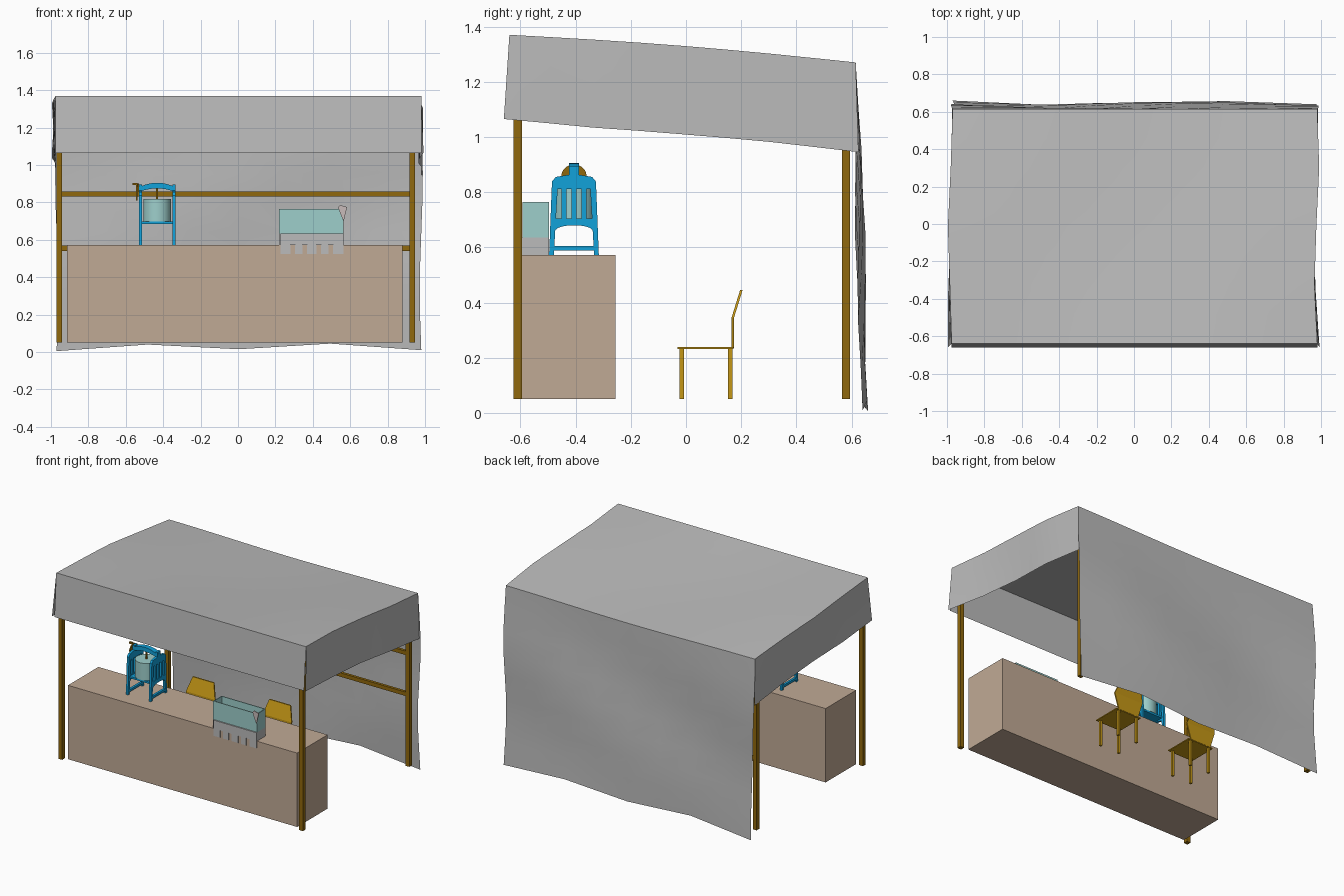
import bpy, bmesh, math
from mathutils import Vector

if "Cube" in bpy.data.objects:
    bpy.data.objects.remove(bpy.data.objects["Cube"])


def material(name, rgb):
    m = bpy.data.materials.new(name)
    m.diffuse_color = (*rgb, 1)
    m.use_nodes = True
    m.node_tree.nodes["Principled BSDF"].inputs["Base Color"].default_value = m.diffuse_color
    return m


CLOTH = material("grey cloth", (0.50, 0.50, 0.50))
TAN = material("tan counter", (0.53, 0.40, 0.30))
WOOD = material("dark wood", (0.28, 0.14, 0.004))
YELLOW = material("yellow wood", (0.56, 0.31, 0.008))
BLUE = material("blue paint", (0.006, 0.36, 0.70))
TEAL = material("pale teal", (0.34, 0.62, 0.60))
PINK = material("pinkish grey", (0.58, 0.50, 0.49))


def make(name, verts, faces, mat):
    me = bpy.data.meshes.new(name)
    me.from_pydata(verts, [], faces)
    bm = bmesh.new()
    bm.from_mesh(me)
    bmesh.ops.recalc_face_normals(bm, faces=bm.faces)
    bm.to_mesh(me)
    bm.free()
    me.materials.append(mat)
    ob = bpy.data.objects.new(name, me)
    bpy.context.collection.objects.link(ob)
    return ob


def box(name, x, y, z, mat):
    v = [(a, b, c) for a in x for b in y for c in z]
    f = [(0, 1, 3, 2), (4, 6, 7, 5), (0, 4, 5, 1), (2, 3, 7, 6), (0, 2, 6, 4), (1, 5, 7, 3)]
    return make(name, v, f, mat)


def prism(name, pts, axis, lo, hi, mat):
    """Extrude a 2D outline along the x or y axis."""
    n = len(pts)
    put = (lambda p, t: (t, p[0], p[1])) if axis == "x" else (lambda p, t: (p[0], t, p[1]))
    v = [put(p, lo) for p in pts] + [put(p, hi) for p in pts]
    f = [tuple(range(n)), tuple(range(n, 2 * n))]
    f += [(i, (i + 1) % n, n + (i + 1) % n, n + i) for i in range(n)]
    return make(name, v, f, mat)


def cylinder(name, c, r, z0, z1, mat, n=24):
    v = [(c[0] + r * math.cos(2 * math.pi * i / n), c[1] + r * math.sin(2 * math.pi * i / n), z)
         for z in (z0, z1) for i in range(n)]
    f = [tuple(range(n)), tuple(range(n, 2 * n))]
    f += [(i, (i + 1) % n, n + (i + 1) % n, n + i) for i in range(n)]
    ob = make(name, v, f, mat)
    for p in ob.data.polygons:
        p.use_smooth = len(p.vertices) == 4
    return ob


def sheet(name, nu, nv, fn, mat):
    v = [fn(i / nu, j / nv) for j in range(nv + 1) for i in range(nu + 1)]
    w = nu + 1
    f = [(j * w + i, j * w + i + 1, (j + 1) * w + i + 1, (j + 1) * w + i)
         for j in range(nv) for i in range(nu)]
    ob = make(name, v, f, mat)
    for p in ob.data.polygons:
        p.use_smooth = True
    return ob


def pick(vals, t):
    """Piecewise linear lookup over evenly spaced values."""
    s = t * (len(vals) - 1)
    i = min(int(s), len(vals) - 2)
    return vals[i] + (vals[i + 1] - vals[i]) * (s - i)


# Canopy edges
LEFT = [-0.975, -0.985, -0.995, -0.98, -0.97]
RIGHT = [0.98, 0.965, 0.975, 0.99, 0.98]


def roof(u, v):
    l, r = pick(LEFT, v), pick(RIGHT, v)
    y = -0.64 + 1.255 * v
    z = 1.37 - 0.1 * v + 0.01 * math.sin(math.pi * v) * math.cos(2 * math.pi * u)
    return (l + (r - l) * u, y, z - 0.012 * v * math.sin(math.pi * u) ** 2)


def front_valance(u, v):
    x, y, z = roof(u, 0)
    return (x, y - 0.02 * v, z - 0.305 * v)


def side_valance(side):
    def fn(u, v):
        x, y, z = roof(side, u)
        sway = pick([-0.02, -0.008, 0.018, 0.006, -0.004], u)
        drop = pick([0.305, 0.318, 0.32, 0.32, 0.325], u)
        return (x + (sway if side == 0 else -0.6 * sway) * v, y + 0.01 * v * u - 0.02 * v * (1 - u), z - drop * v)
    return fn


def back_cloth(u, v):
    x, y, z = roof(u, 1)
    low_y = pick([0.66, 0.637, 0.65, 0.657, 0.64], u)
    low_z = pick([0.005, 0.04, 0.015, 0.045, 0.01], u)
    bulge = 0.014 * math.sin(math.pi * v) * math.sin(2 * math.pi * v + 2 * math.pi * u)
    return (x + 0.008 * math.sin(2 * math.pi * v) * (2 * u - 1),
            y + (low_y - y) * v + bulge, z + (low_z - z) * v)


sheet("canopy_roof", 8, 8, roof, CLOTH)
sheet("front_valance", 8, 3, front_valance, CLOTH)
sheet("left_valance", 8, 3, side_valance(0), CLOTH)
sheet("right_valance", 8, 3, side_valance(1), CLOTH)
sheet("back_cloth", 8, 8, back_cloth, CLOTH)

# Frame
for x in (-0.955, 0.931):
    box("front_post", (x - 0.015, x + 0.015), (-0.625, -0.595), (0.05, 1.34), WOOD)
    box("back_post", (x - 0.015, x + 0.015), (0.565, 0.595), (0.05, 1.25), WOOD)
for z in (0.555, 0.845):
    box("back_rail", (-0.94, 0.916), (0.57, 0.59), (z - 0.014, z + 0.014), WOOD)

# Counter
box("counter", (-0.915, 0.88), (-0.595, -0.255), (0.05, 0.573), TAN)

# Chairs
for cx in (-0.41, 0.19):
    box("chair_seat", (cx - 0.1, cx + 0.1), (-0.03, 0.172), (0.231, 0.238), YELLOW)
    for sx in (-0.075, 0.075):
        for y in (-0.015, 0.16):
            box("chair_leg", (cx + sx - 0.008, cx + sx + 0.008), (y - 0.008, y + 0.008), (0.05, 0.233), YELLOW)
    rows = [(0.08, 0.165, 0.235), (0.114, 0.165, 0.345), (0.083, 0.196, 0.445)]
    v = [(cx + s * w, y + t, z) for w, y, z in rows for s, t in ((-1, 0), (1, 0), (1, 0.009), (-1, 0.009))]
    f = [(0, 1, 2, 3), (8, 9, 10, 11)]
    f += [(r + i, r + (i + 1) % 4, r + 4 + (i + 1) % 4, r + 4 + i) for r in (0, 4) for i in range(4)]
    make("chair_back", v, f, YELLOW)

# Churn stand: two slatted side frames
CX, CY = -0.4325, -0.406
for x in (-0.53, -0.351):
    span = (x, x + 0.016)
    for s in (-1, 1):
        prism("stand_leg", [(CY + s * 0.09, 0.573), (CY + s * 0.073, 0.573),
                            (CY + s * 0.058, 0.83), (CY + s * 0.08, 0.83)], "x", *span, BLUE)
    box("stand_foot_bar", span, (CY - 0.08, CY + 0.08), (0.588, 0.604), BLUE)
    arch = [(CY + 0.074 * math.cos(a), 0.64 + 0.04 * math.sin(a) ** 0.6)
            for a in [math.pi * (0.02 + 0.96 * i / 10) for i in range(11)]]
    prism("stand_arch", arch + [(CY - 0.078, 0.705), (CY + 0.078, 0.705)], "x", *span, BLUE)
    for k in (-0.036, 0, 0.036):
        box("stand_slat", span, (CY + k - 0.009, CY + k + 0.009), (0.70, 0.82), BLUE)
    prism("stand_head", [(CY - 0.08, 0.812), (CY + 0.08, 0.812), (CY + 0.08, 0.838), (CY + 0.066, 0.855),
                         (CY, 0.866), (CY - 0.066, 0.855), (CY - 0.08, 0.838)], "x", *span, BLUE)

# Curved top bar, floor, barrel and spindle
ends = [-1 + i / 5 for i in range(11)]
top = [(CX + 0.098 * t, 0.905 - 0.025 * t * t) for t in ends]
under = [(CX + 0.098 * t, 0.875 - 0.02 * t * t) for t in reversed(ends)]
prism("stand_top_bar", top + under, "y", CY - 0.018, CY + 0.018, BLUE)
box("stand_floor", (-0.52, -0.345), (CY - 0.07, CY + 0.07), (0.685, 0.698), BLUE)
cylinder("barrel", (CX, CY), 0.074, 0.698, 0.818, TEAL)
cylinder("spindle", (CX, CY), 0.006, 0.81, 0.88, WOOD, 8)

# Crank with half-round wheel
half = [(CY + 0.046 * math.cos(math.pi * i / 10), 0.858 + 0.042 * math.sin(math.pi * i / 10)) for i in range(11)]
prism("crank_wheel", half, "x", -0.537, -0.53, WOOD)
box("crank_arm", (-0.546, -0.537), (CY - 0.006, CY + 0.006), (0.81, 0.905), WOOD)
box("crank_handle", (-0.565, -0.537), (CY - 0.006, CY + 0.006), (0.892, 0.905), WOOD)
for x in (-0.53, -0.351):
    box("bar_bracket", (x, x + 0.016), (CY - 0.018, CY + 0.018), (0.855, 0.895), BLUE)

# Open display tray: grey base, teal walls
X0, X1, Y0, Y1 = 0.22, 0.565, -0.592, -0.497
box("tray_base", (X0, X1), (Y0, Y1), (0.573, 0.635), CLOTH)
for y in (Y0, Y1 - 0.006):
    box("tray_long_wall", (X0, X1), (y, y + 0.006), (0.635, 0.765), TEAL)
for x in (X0, X1 - 0.006):
    box("tray_end_wall", (x, x + 0.006), (Y0 + 0.006, Y1 - 0.006), (0.635, 0.765), TEAL)
box("tray_floor", (X0 + 0.006, X1 - 0.006), (Y0 + 0.006, Y1 - 0.006), (0.635, 0.64), TEAL)

# Notched fringe hanging over the counter edge
fringe = [(X0 + 0.008, 0.635), (X0 + 0.008, 0.524)]
for x in (0.28, 0.345, 0.42, 0.485):
    fringe += [(x, 0.524), (x, 0.575), (x + 0.024, 0.575), (x + 0.024, 0.524)]
fringe += [(X1, 0.524), (X1, 0.635)]
prism("tray_fringe", fringe, "y", -0.601, -0.5925, CLOTH)

# Tilted tag on the tray corner
prism("tray_tag", [(0.535, 0.772), (0.545, 0.786), (0.583, 0.775), (0.565, 0.698), (0.553, 0.725)],
      "y", -0.602, -0.596, PINK)
